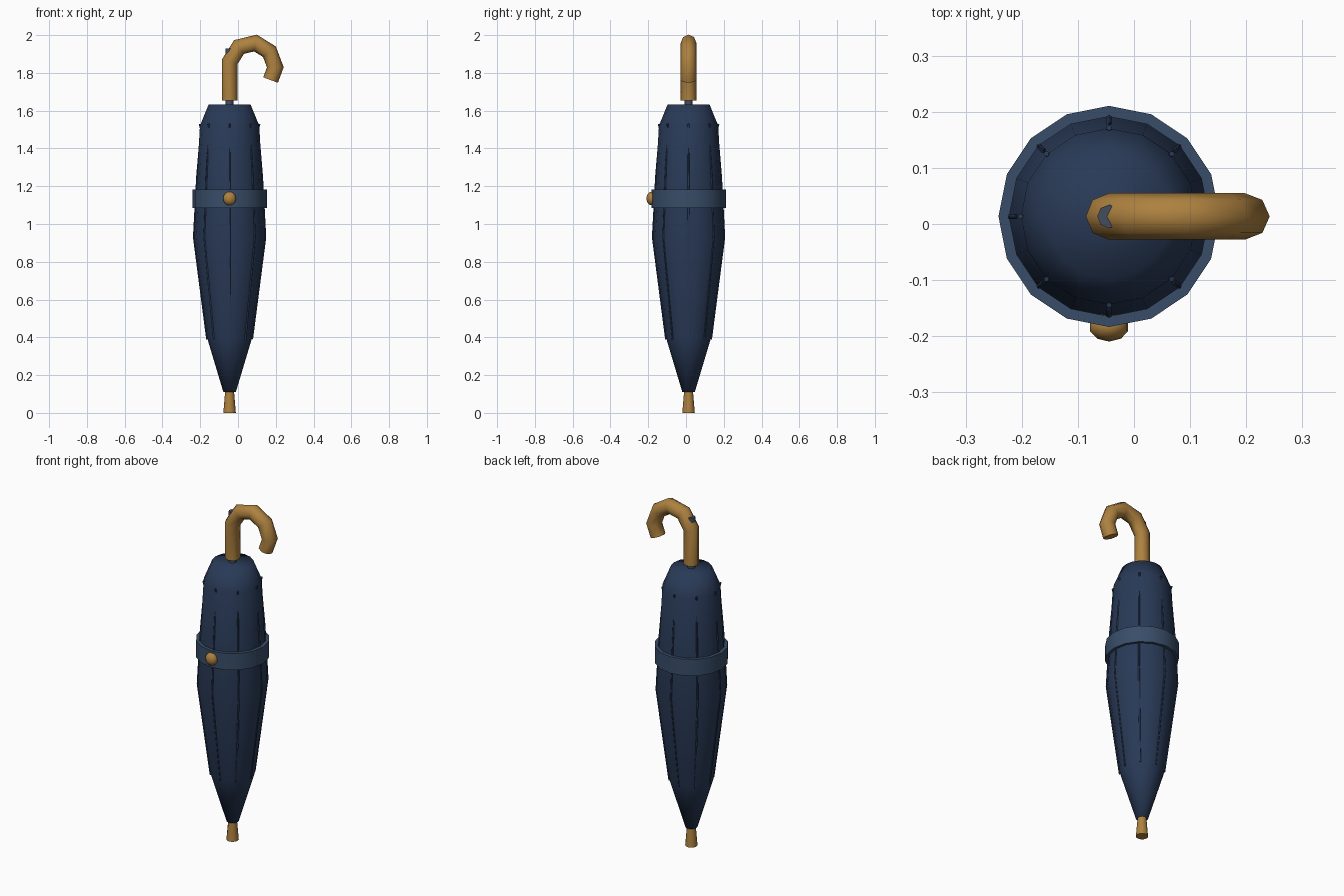
import bpy, bmesh, math
from mathutils import Vector

if "Cube" in bpy.data.objects:
    bpy.data.objects.remove(bpy.data.objects["Cube"])

CX, CY = -0.0445, 0.0135  # umbrella axis


def material(name, rgb):
    m = bpy.data.materials.new(name)
    m.diffuse_color = (*rgb, 1)
    m.use_nodes = True
    m.node_tree.nodes["Principled BSDF"].inputs["Base Color"].default_value = m.diffuse_color
    return m


navy = material("navy_cloth", (0.022, 0.042, 0.095))
band_blue = material("band_blue", (0.04, 0.075, 0.14))
wood = material("wood", (0.42, 0.22, 0.05))
metal = material("dark_metal", (0.06, 0.075, 0.11))


def finish(name, bm, mat, angle):
    bmesh.ops.recalc_face_normals(bm, faces=bm.faces)
    me = bpy.data.meshes.new(name)
    bm.to_mesh(me)
    bm.free()
    me.materials.append(mat)
    ob = bpy.data.objects.new(name, me)
    bpy.context.collection.objects.link(ob)
    ob.location = (CX, CY, 0)
    bpy.ops.object.select_all(action='DESELECT')
    ob.select_set(True)
    bpy.context.view_layer.objects.active = ob
    bpy.ops.object.shade_smooth_by_angle(angle=math.radians(angle))
    return ob


def skin(bm, rings, closed=False):
    n = len(rings[0])
    pairs = list(zip(rings, rings[1:])) + ([(rings[-1], rings[0])] if closed else [])
    for a, b in pairs:
        for i in range(n):
            j = (i + 1) % n
            bm.faces.new((a[i], a[j], b[j], b[i]))
    if not closed:
        bm.faces.new(rings[0])
        bm.faces.new(rings[-1])


def lathe(name, profile, sides, mat, angle=40, closed=False):
    bm = bmesh.new()
    rings = [[bm.verts.new((r * math.cos(2 * math.pi * i / sides),
                            r * math.sin(2 * math.pi * i / sides), z))
              for i in range(sides)] for r, z in profile]
    skin(bm, rings, closed)
    return finish(name, bm, mat, angle)


def tube(name, path, radius, sides, mat, turn=0, angle=60):
    """Mitred tube along a path in a vertical plane turned about z."""
    bm = bmesh.new()
    pts = [Vector(p) for p in path]
    side = Vector((-math.sin(turn), math.cos(turn), 0))
    rings = []
    for k, p in enumerate(pts):
        a = (p - pts[max(k - 1, 0)]).normalized()
        b = (pts[min(k + 1, len(pts) - 1)] - p).normalized()
        t = (a + b).normalized()
        miter = 1 / max(t.dot(b if b.length else a), 0.5)
        ring = []
        for i in range(sides):
            q = 2 * math.pi * i / sides
            off = Vector((t.y, -t.x)) * math.cos(q) * radius * miter
            u, z = p.x + off.x, p.y + off.y
            pos = Vector((u * math.cos(turn), u * math.sin(turn), z))
            ring.append(bm.verts.new(pos + side * math.sin(q) * radius))
        rings.append(ring)
    skin(bm, rings)
    return finish(name, bm, mat, angle)


# Furled canopy with rounded-looking top
lathe("canopy", [(0.033, 0.11), (0.12, 0.40), (0.19, 0.93), (0.157, 1.52), (0.111, 1.633)],
      16, navy, angle=180)

# Ribs lying along the cloth, mostly sunk near the top
for k in range(8):
    tube(f"rib_{k + 1}", [(0.119, 0.39), (0.189, 0.93), (0.172, 1.25), (0.151, 1.50), (0.158, 1.53)],
         0.005, 6, navy, turn=k * math.pi / 4)

# Shaft and ferrule
lathe("shaft", [(0.021, 0.06), (0.021, 1.93)], 8, metal, angle=50)
lathe("ferrule", [(0.033, 0.0), (0.023, 0.12)], 12, wood)

# Tie band and its snap button
lathe("tie_band", [(0.197, 1.085), (0.197, 1.182), (0.178, 1.182), (0.178, 1.085)],
      16, band_blue, closed=True)
bm = bmesh.new()
bmesh.ops.create_uvsphere(bm, u_segments=10, v_segments=8, radius=0.036)
bmesh.ops.scale(bm, vec=(1, 0.75, 1), verts=bm.verts)
bmesh.ops.translate(bm, vec=(0, -0.196, 1.135), verts=bm.verts)
finish("snap_button", bm, wood, 60)

# Crook handle
tube("handle", [(0, 1.655), (0, 1.858), (0.05, 1.937), (0.137, 1.958), (0.211, 1.912),
                (0.242, 1.830), (0.217, 1.762)], 0.0415, 8, wood)
